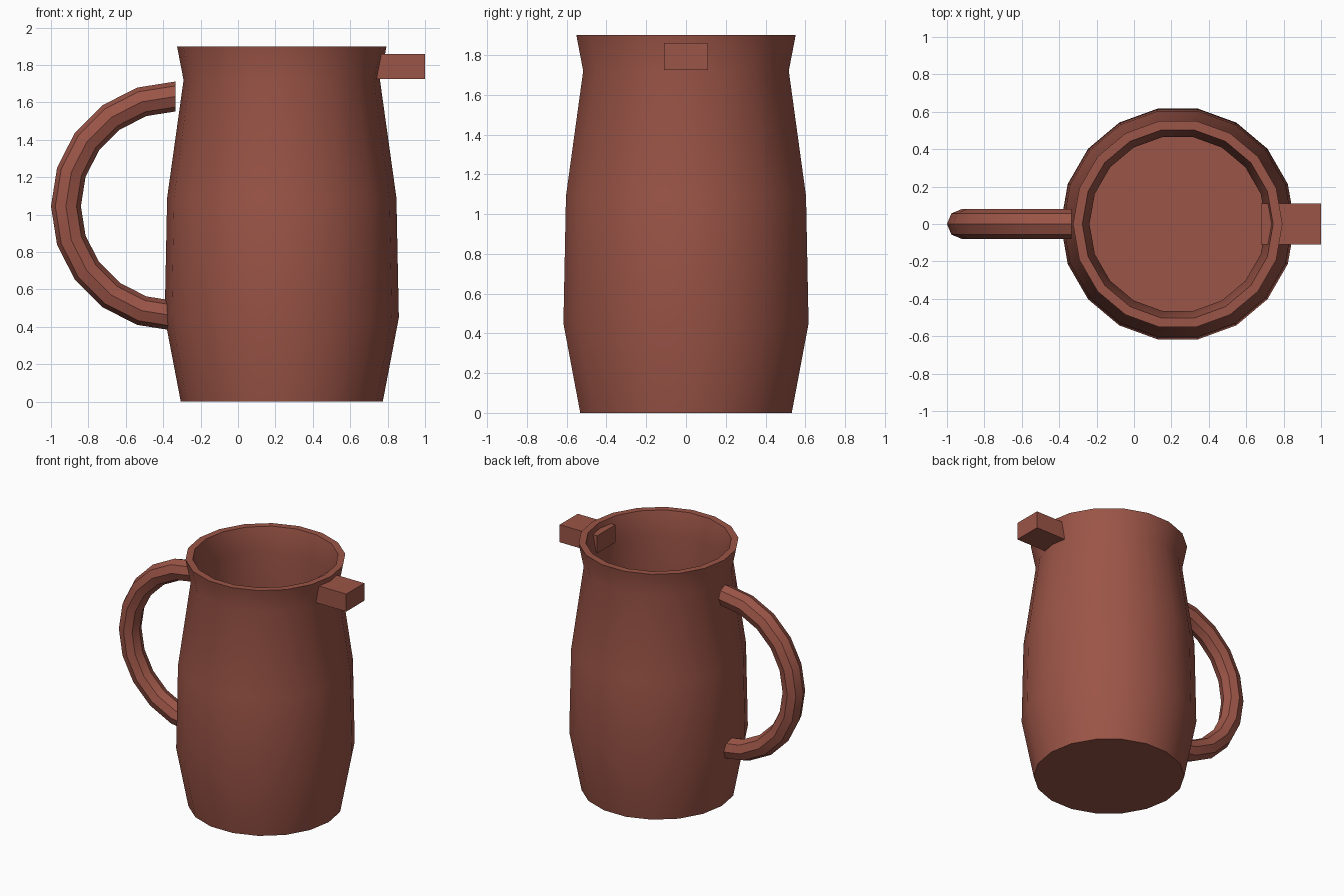
import bpy, bmesh, math
from mathutils import Vector

if "Cube" in bpy.data.objects:
    bpy.data.objects.remove(bpy.data.objects["Cube"])

clay = bpy.data.materials.new("terracotta clay")
clay.diffuse_color = (0.33, 0.09, 0.063, 1)
clay.use_nodes = True
clay.node_tree.nodes["Principled BSDF"].inputs["Base Color"].default_value = clay.diffuse_color


def skin(name, rings, smooth=True):
    """Join equal-sized rings of points with quads and cap both ends."""
    bm = bmesh.new()
    loops = [[bm.verts.new(p) for p in ring] for ring in rings]
    n = len(loops[0])
    for a, b in zip(loops, loops[1:]):
        for i in range(n):
            j = (i + 1) % n
            bm.faces.new((a[i], a[j], b[j], b[i]))
    bm.faces.new(loops[0][::-1])
    bm.faces.new(loops[-1])
    bmesh.ops.recalc_face_normals(bm, faces=bm.faces)
    me = bpy.data.meshes.new(name)
    bm.to_mesh(me)
    bm.free()
    ob = bpy.data.objects.new(name, me)
    bpy.context.collection.objects.link(ob)
    me.materials.append(clay)
    if smooth:
        bpy.ops.object.select_all(action='DESELECT')
        ob.select_set(True)
        bpy.context.view_layer.objects.active = ob
        bpy.ops.object.shade_smooth_by_angle(angle=math.radians(30))
    return ob


# jug body: outer wall up, over the rim, inner wall down to the floor
CX, SIDES = 0.234, 18
profile = [(0.54, 0), (0.626, 0.45), (0.613, 1.09), (0.525, 1.72), (0.56, 1.9),
           (0.51, 1.9), (0.472, 1.72), (0.56, 1.09), (0.572, 0.45), (0.495, 0.05)]
skin("jug_body", [[Vector((CX + r * math.cos(math.tau * i / SIDES),
                           r * math.sin(math.tau * i / SIDES), z))
                   for i in range(SIDES)] for r, z in profile])

# handle: half ring with an octagonal section
HX, HZ, MAJOR, MINOR = -0.333, 1.045, 0.587, 0.08
rings = []
for s in range(11):
    t = math.pi * s / 10
    ring = []
    for k in range(8):
        a = math.tau * k / 8
        r = MAJOR + MINOR * math.cos(a)
        ring.append(Vector((HX - r * math.sin(t), MINOR * math.sin(a), HZ + r * math.cos(t))))
    rings.append(ring)
skin("handle", rings)

# spout block through the rim wall
skin("spout", [[Vector((x, y, z)) for y, z in
                ((-0.11, 1.725), (0.11, 1.725), (0.11, 1.86), (-0.11, 1.86))]
               for x in (0.68, 1.0)], smooth=False)
